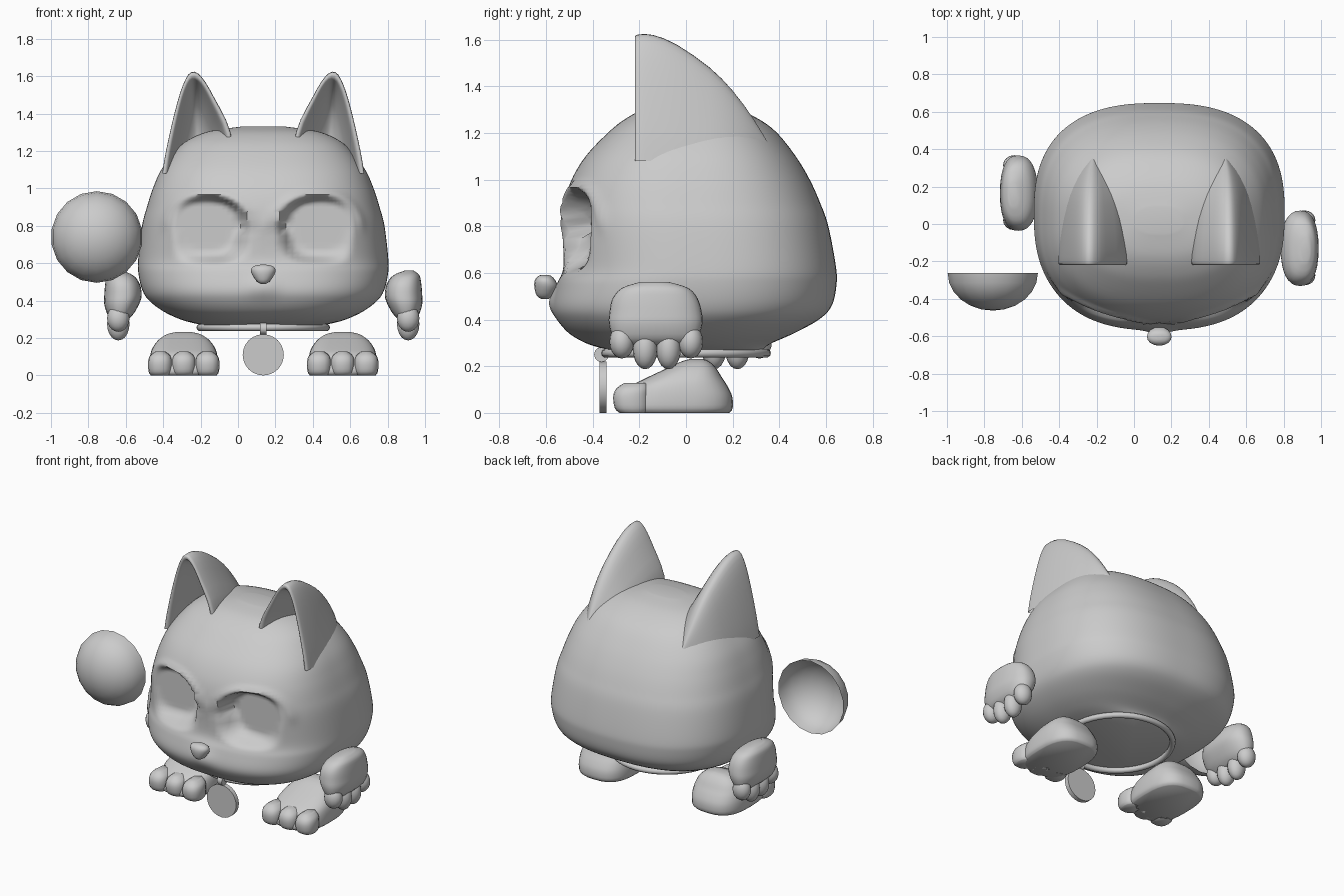
import bpy, bmesh, math
from mathutils import Matrix, Vector

cube = bpy.data.objects.get("Cube")
if cube:
    bpy.data.objects.remove(cube)

CX = 0.135  # the figure's own centre line

mat = bpy.data.materials.new("plain grey")
mat.use_nodes = True
grey = (0.6, 0.6, 0.6, 1)
mat.diffuse_color = grey
mat.node_tree.nodes["Principled BSDF"].inputs["Base Color"].default_value = grey


def finish(bm, name, angle=50):
    bmesh.ops.recalc_face_normals(bm, faces=bm.faces)
    me = bpy.data.meshes.new(name)
    bm.to_mesh(me)
    bm.free()
    me.materials.append(mat)
    ob = bpy.data.objects.new(name, me)
    bpy.context.collection.objects.link(ob)
    bpy.ops.object.select_all(action='DESELECT')
    ob.select_set(True)
    bpy.context.view_layer.objects.active = ob
    bpy.ops.object.shade_smooth_by_angle(angle=math.radians(angle))
    return ob


def spline(rows, steps):
    """Catmull-Rom through rows of numbers."""
    rows = [Vector(r) for r in rows]
    out = []
    for i in range(len(rows) - 1):
        p0, p1, p2, p3 = (rows[min(max(i + k, 0), len(rows) - 1)] for k in (-1, 0, 1, 2))
        for s in range(steps):
            t = s / steps
            out.append(0.5 * (2 * p1 + (p2 - p0) * t + (2 * p0 - 5 * p1 + 4 * p2 - p3) * t * t
                              + (3 * p1 - p0 - 3 * p2 + p3) * t ** 3))
    return out + [rows[-1]]


def bridge(bm, rings, closed=True):
    n = len(rings[0])
    for a, b in zip(rings, rings[1:]):
        for i in range(n if closed else n - 1):
            j = (i + 1) % n
            bm.faces.new((a[i], a[j], b[j], b[i]))


def loft(bm, rows, power=2.6, seg=32, steps=3, x0=0.0):
    """Stack of rounded rings; each row is z, centre x, half width, front y, back y."""
    rings = []
    for z, cx, w, front, back in spline(rows, steps):
        ring = []
        mid = (front + back) / 2
        for i in range(seg):
            a = 2 * math.pi * i / seg
            c, s = math.cos(a), math.sin(a)
            x = w * math.copysign(abs(c) ** (2 / power), c)
            y = (back - front) / 2 * math.copysign(abs(s) ** (2 / power), s)
            ring.append(bm.verts.new((x0 + cx + x, mid + y, z)))
        rings.append(ring)
    bridge(bm, rings)
    bm.faces.new(rings[0])
    bm.faces.new(rings[-1])


def ball(bm, centre, radii, seg=16):
    m = Matrix.Translation(centre) @ Matrix.Diagonal((*radii, 1))
    bmesh.ops.create_uvsphere(bm, u_segments=seg, v_segments=seg // 2 + 2, radius=1, matrix=m)


def smooth(t):
    t = min(max(t, 0), 1)
    return t * t * (3 - 2 * t)


# Head: lofted, then pressed in at the eye sockets
bm = bmesh.new()
loft(bm, [(0.27, 0, 0.33, -0.33, 0.33), (0.295, 0, 0.43, -0.42, 0.36), (0.34, 0, 0.53, -0.50, 0.46),
          (0.40, 0, 0.61, -0.55, 0.57), (0.46, 0, 0.648, -0.568, 0.625), (0.55, 0, 0.668, -0.55, 0.645),
          (0.63, 0, 0.668, -0.525, 0.642), (0.80, 0, 0.648, -0.53, 0.61), (0.90, 0, 0.622, -0.522, 0.575),
          (1.0, 0, 0.59, -0.49, 0.53), (1.1, 0, 0.545, -0.43, 0.47), (1.2, 0, 0.47, -0.335, 0.39),
          (1.26, 0, 0.40, -0.26, 0.31), (1.305, 0, 0.29, -0.17, 0.21), (1.33, 0, 0.12, -0.05, 0.09)],
     power=2.55, seg=160, steps=6, x0=CX)
for v in bm.verts:
    x, y, z = v.co.x - CX, v.co.y, v.co.z
    if y > -0.2:
        continue
    u, h = abs(x) - 0.295, z - 0.755
    u /= 0.205
    h = (h - 0.02 * (1 - u * u)) / 0.175
    r = (abs(u) ** 2.6 + abs(h) ** 2.6) ** (1 / 2.6)
    edge = 0.22 if h > 0 else 0.42
    press = smooth((1.08 - r) / edge)
    v.co.y += press * max(0, -0.405 - y)
    v.co.y -= 0.02 * math.exp(-(x / 0.07) ** 2 - ((z - 0.48) / 0.06) ** 2)
    # Soft brow ridge over each socket
    v.co.y -= 0.015 * math.exp(-((r - 1.15) / 0.1) ** 2) * (h > 0) * smooth(h * 2)
finish(bm, "head", 60)

# Ears: arched shells with an open, hollow front
OUTLINE = [(-0.165, 1.08), (-0.145, 1.2), (-0.10, 1.4), (-0.055, 1.55), (-0.01, 1.62),
           (0.045, 1.595), (0.115, 1.48), (0.20, 1.3), (0.215, 1.08)]
# y, width scale, height scale
SECTIONS = [(0.10, 0.05, 0.25), (0.06, 0.45, 0.55), (-0.06, 0.68, 0.78), (-0.17, 0.80, 0.90), (-0.212, 0.87, 0.94),
            (-0.218, 0.97, 0.985), (-0.20, 1.0, 1.0), (-0.14, 0.99, 0.995), (-0.04, 0.95, 0.92),
            (0.1, 0.84, 0.74), (0.2, 0.69, 0.555), (0.29, 0.44, 0.33), (0.365, 0.08, 0.1)]
for side, name in ((-1, "right_ear"), (1, "left_ear")):
    bm = bmesh.new()
    rings = []
    for y, sw, sh in spline(SECTIONS, 2):
        ring = []
        for px, pz in spline(OUTLINE, 3):
            x = -0.37 + 0.02 + (px - 0.025) * sw
            ring.append(bm.verts.new((CX - side * x, y, 1.08 + (pz - 1.08) * sh)))
        rings.append(ring)
    bridge(bm, rings, closed=False)
    finish(bm, name, 60)

# Nose: small rounded triangle
bm = bmesh.new()
loft(bm, [(0.488, 0, 0.012, -0.62, -0.59), (0.503, 0, 0.035, -0.64, -0.57), (0.54, 0, 0.06, -0.65, -0.55),
          (0.568, 0, 0.065, -0.648, -0.56), (0.585, 0, 0.048, -0.635, -0.575), (0.592, 0, 0.015, -0.62, -0.59)],
     power=2.1, seg=16, x0=CX)
finish(bm, "nose", 80)

# Feet: sloped paw with three toes and a flat sole
for side, name in ((-1, "right_foot"), (1, "left_foot")):
    bm = bmesh.new()
    x0 = CX + side * 0.425
    loft(bm, [(0, 0, 0.165, -0.27, 0.185), (0.02, 0, 0.18, -0.285, 0.2), (0.07, 0, 0.183, -0.27, 0.198),
              (0.115, 0, 0.178, -0.235, 0.178), (0.15, 0, 0.165, -0.17, 0.155), (0.19, 0, 0.135, -0.085, 0.13),
              (0.22, 0, 0.09, -0.02, 0.10), (0.232, 0, 0.04, 0.02, 0.07)], power=2.8, x0=x0)
    for k in (-1, 0, 1):
        rows = [(0, 0, 0.05, -0.285, -0.17), (0.02, 0, 0.062, -0.305, -0.16), (0.07, 0, 0.065, -0.312, -0.16),
                (0.105, 0, 0.055, -0.298, -0.16), (0.128, 0, 0.025, -0.265, -0.17)]
        loft(bm, rows, power=2.4, seg=16, x0=x0 + k * 0.126)
    finish(bm, name, 60)

# Hands: leaning domed palm with four curled fingers
for side, dy, name in ((-1, 0.295, "right_hand"), (1, 0, "left_hand")):
    bm = bmesh.new()
    palm = [(0.29, 0.765, 0.03, -0.27, 0.01), (0.32, 0.765, 0.065, -0.31, 0.05), (0.38, 0.757, 0.093, -0.33, 0.07),
            (0.43, 0.75, 0.1, -0.328, 0.068), (0.49, 0.753, 0.092, -0.315, 0.05), (0.535, 0.765, 0.07, -0.275, 0.01),
            (0.56, 0.78, 0.025, -0.2, -0.07)]
    loft(bm, [(z, side * cx, w, f + dy, b + dy) for z, cx, w, f, b in palm], power=2.4, x0=CX)
    for y, z in ((-0.275, 0.305), (-0.175, 0.275), (-0.075, 0.275), (0.02, 0.305)):
        ball(bm, (CX + side * 0.775, y + dy, z), (0.06, 0.053, 0.088 if z < 0.3 else 0.072))
    finish(bm, name, 60)

# Collar ring
bm = bmesh.new()
rings = []
for i in range(49):
    a = 2 * math.pi * i / 48
    rings.append([bm.verts.new((CX + (0.338 + 0.019 * math.cos(b)) * math.cos(a),
                                (0.345 + 0.019 * math.cos(b)) * math.sin(a), 0.256 + 0.019 * math.sin(b)))
                  for b in (k * math.pi / 5 for k in range(10))])
bridge(bm, rings)
bmesh.ops.remove_doubles(bm, verts=bm.verts, dist=0.0001)
finish(bm, "collar", 80)

# Hanging disc with its little clasp
bm = bmesh.new()
turn = Matrix.Rotation(math.pi / 2, 4, 'X')
bmesh.ops.create_cone(bm, cap_ends=True, segments=24, radius1=0.11, radius2=0.11, depth=0.03,
                      matrix=Matrix.Translation((CX, -0.355, 0.11)) @ turn)
finish(bm, "collar_disc", 40)
bm = bmesh.new()
bmesh.ops.create_cone(bm, cap_ends=True, segments=12, radius1=0.032, radius2=0.032, depth=0.035,
                      matrix=Matrix.Translation((CX, -0.362, 0.25)) @ Matrix.Rotation(math.pi / 2, 4, 'Y'))
finish(bm, "disc_clasp", 40)

# Loose eye shell: shallow bowl, open at the back
bm = bmesh.new()
bmesh.ops.create_uvsphere(bm, u_segments=18, v_segments=12, radius=0.245,
                          matrix=Matrix.Diagonal((1, 0.82, 1, 1)) @ turn)
bmesh.ops.delete(bm, geom=[v for v in bm.verts if v.co.y > 0.001], context='VERTS')
bmesh.ops.translate(bm, verts=bm.verts, vec=(-0.755, -0.262, 0.74))
finish(bm, "eye_shell", 60)
